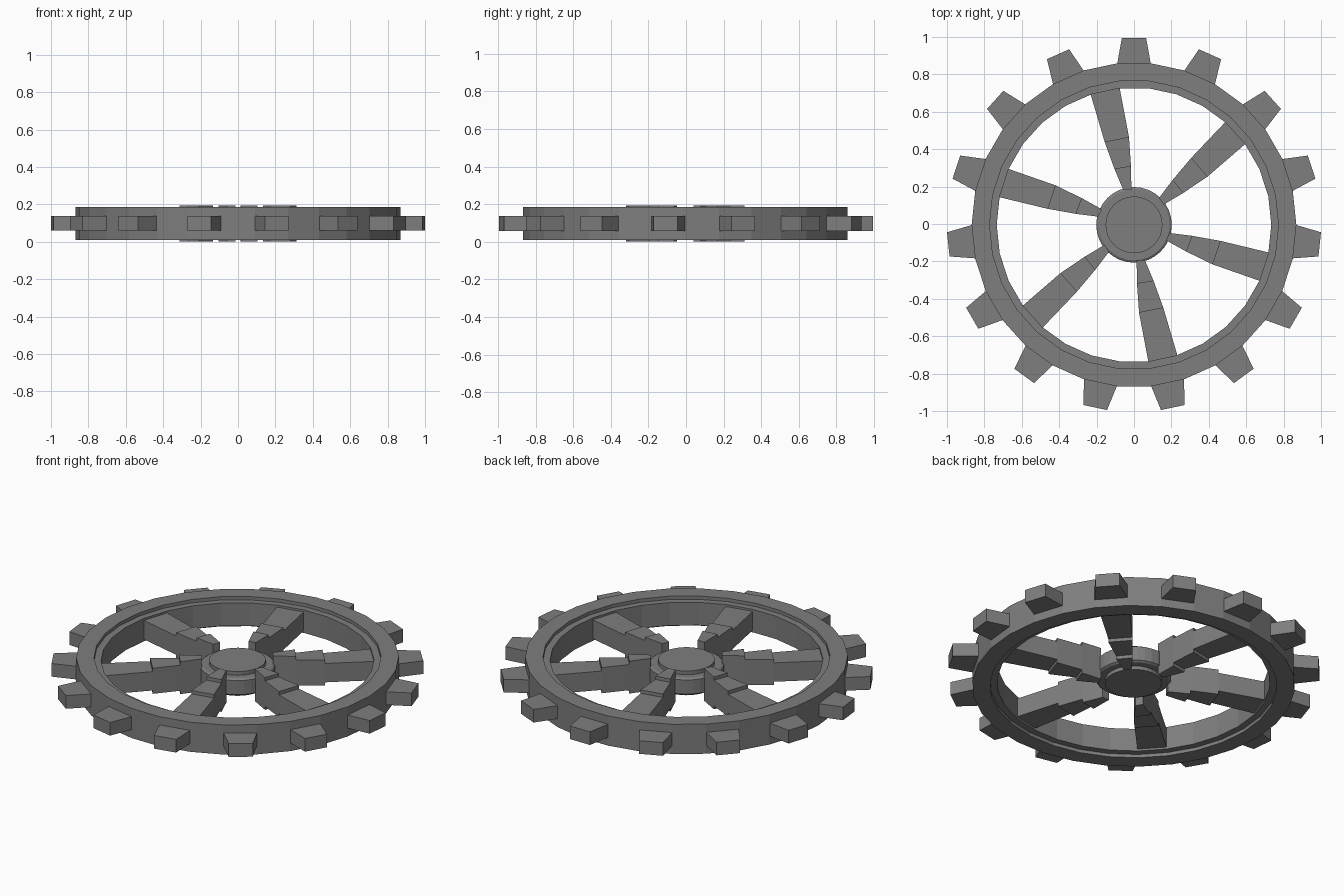
import bpy
import bmesh
from math import sin, cos, radians, pi

if "Cube" in bpy.data.objects:
    bpy.data.objects.remove(bpy.data.objects["Cube"])

MID = 0.098      # mid height of the wheel
YC = -0.0045     # small shift that centres the 15-tooth outline

iron = bpy.data.materials.new("dark_iron")
iron.diffuse_color = (0.21, 0.21, 0.21, 1)
iron.use_nodes = True
iron.node_tree.nodes["Principled BSDF"].inputs["Base Color"].default_value = iron.diffuse_color


def finish(name, bm):
    bmesh.ops.recalc_face_normals(bm, faces=bm.faces)
    me = bpy.data.meshes.new(name)
    bm.to_mesh(me)
    bm.free()
    me.materials.append(iron)
    ob = bpy.data.objects.new(name, me)
    ob.location = (0, YC, MID)
    bpy.context.collection.objects.link(ob)
    return ob


def lathe(name, profile, sides, start, closed):
    """Revolve an (r, z) profile; an open profile is capped at both ends."""
    bm = bmesh.new()
    rings = []
    for i in range(sides):
        a = start + 2 * pi * i / sides
        rings.append([bm.verts.new((r * cos(a), r * sin(a), z)) for r, z in profile])
    n = len(profile)
    for i in range(sides):
        p, q = rings[i], rings[(i + 1) % sides]
        for j in range(n if closed else n - 1):
            k = (j + 1) % n
            bm.faces.new((p[j], q[j], q[k], p[k]))
    if not closed:
        bm.faces.new([r[0] for r in rings])
        bm.faces.new([r[-1] for r in rings])
    return finish(name, bm)


def prism(bm, outline, h, angle):
    """Extrude an xy outline from -h to h, turned about z."""
    c, s = cos(angle), sin(angle)
    pts = [(x * c - y * s, x * s + y * c) for x, y in outline]
    lo = [bm.verts.new((x, y, -h)) for x, y in pts]
    hi = [bm.verts.new((x, y, h)) for x, y in pts]
    bm.faces.new(lo)
    bm.faces.new(hi)
    n = len(pts)
    for i in range(n):
        j = (i + 1) % n
        bm.faces.new((lo[i], lo[j], hi[j], hi[i]))


# Rim: 30-sided ring with a stepped inner edge
lathe("rim", [(0.868, -0.088), (0.868, 0.088), (0.772, 0.088), (0.772, 0.068),
              (0.734, 0.068), (0.734, -0.068), (0.772, -0.068), (0.772, -0.088)],
      30, radians(84), True)

# Teeth: one on every second rim face
bm = bmesh.new()
for i in range(15):
    prism(bm, [(-0.09, 0.86), (0.09, 0.86), (0.065, 0.9985), (-0.065, 0.9985)],
          0.039, radians(24 * i))
finish("teeth", bm)

# Hub: raised centre disc and lower chamfered collar
lathe("hub", [(0.152, -0.072), (0.152, -0.05), (0.19, -0.05), (0.202, -0.042),
              (0.202, 0.042), (0.19, 0.05), (0.152, 0.05), (0.152, 0.072)],
      32, 0, False)

# Spokes: three sections, each thicker towards the hub
stations = [((-0.235, 0.708), (-0.078, 0.738)),
            ((-0.157, 0.444), (-0.027, 0.470)),
            ((-0.105, 0.300), (-0.016, 0.315)),
            ((-0.058, 0.188), (-0.014, 0.190))]
bm = bmesh.new()
for i in range(6):
    for (l0, r0), (l1, r1), h in zip(stations, stations[1:], (0.056, 0.076, 0.096)):
        prism(bm, [l0, l1, r1, r0], h, radians(60 * i))
finish("spokes", bm)
